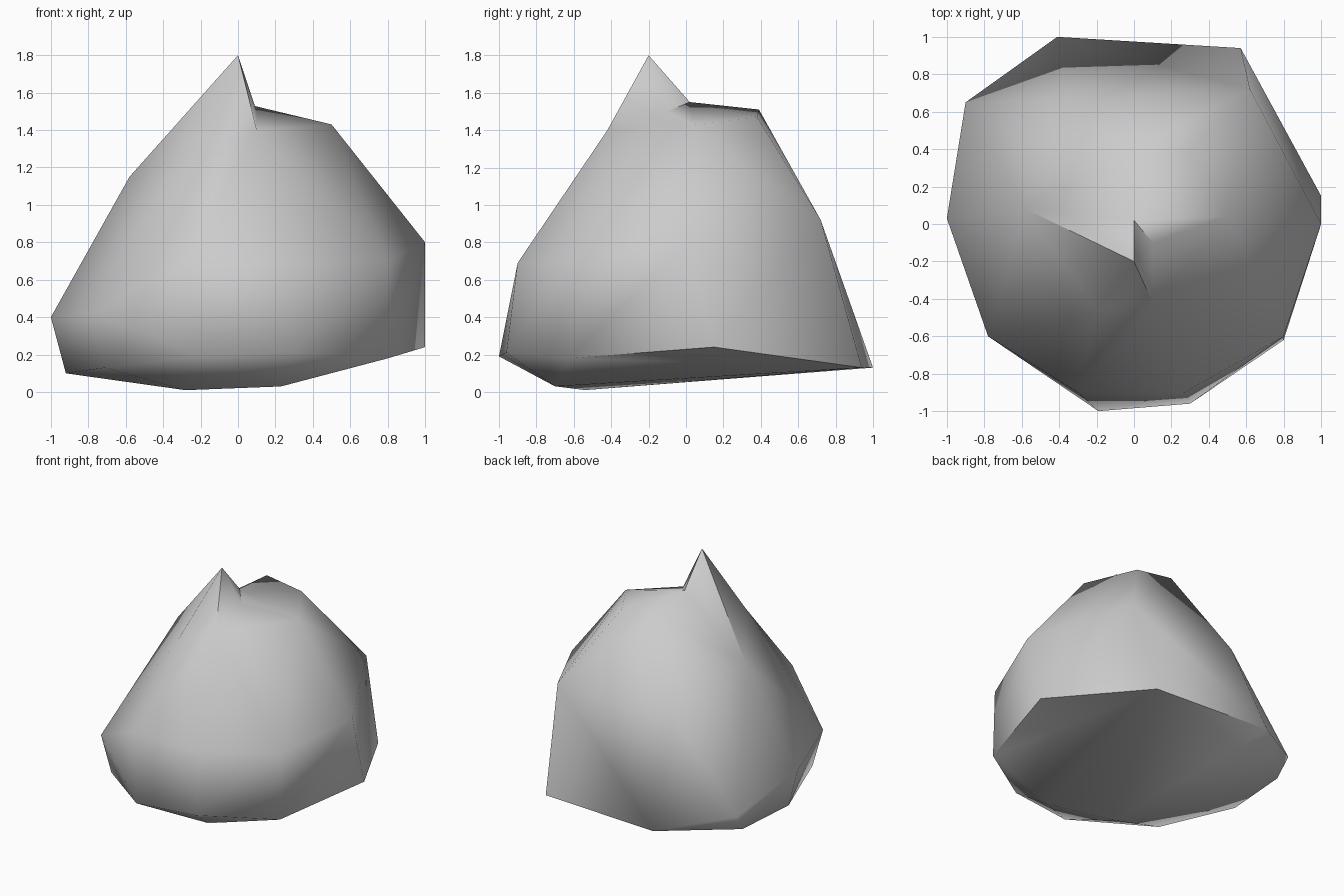
import bpy
import bmesh
import math
from mathutils import Vector

cube = bpy.data.objects.get("Cube")
if cube:
    bpy.data.objects.remove(cube, do_unlink=True)

# Stone colour
stone = bpy.data.materials.new("stone_grey")
grey = (0.6, 0.6, 0.6, 1.0)
stone.use_nodes = True
stone.diffuse_color = grey
stone.node_tree.nodes["Principled BSDF"].inputs["Base Color"].default_value = grey

# Corners of the boulder, level by level
underside = [(-.28, -.54, .01), (.23, -.7, .03)]
base = [(1, .15, .24), (.57, .94, .13), (-.41, 1, .13), (-.88, .55, .1),
        (-.92, .03, .1), (-.71, -.57, .13), (-.19, -1, .19), (.3, -.96, .21),
        (.8, -.62, .18)]
belly = [(-1, .03, .4), (-.9, .65, .24), (-.78, -.6, .42), (-.3, -.9, .69),
         (.27, -.9, .69), (.8, -.6, .7), (1, 0, .8), (.62, .72, .92),
         (-.35, .67, .92)]
plateau = [(-.5, .37, 1.13), (-.02, .39, 1.51), (.29, .38, 1.47), (.5, .04, 1.43)]
spike_foot = [(-.58, .08, 1.15), (-.2, -.46, 1.28), (.1, -.42, 1.4),
              (.1, -.1, 1.5), (0, .02, 1.55)]
peak = Vector((0, -.2, 1.8))

# Faceted body wrapped around the corners
bm = bmesh.new()
foot = []
for level in (underside, base, belly, plateau, spike_foot):
    made = [bm.verts.new(p) for p in level]
    if level is spike_foot:
        foot = made
result = bmesh.ops.convex_hull(bm, input=bm.verts[:])
loose = [v for v in bm.verts if not v.link_faces]
foot = [v for v in foot if v not in loose]
bmesh.ops.delete(bm, geom=loose, context="VERTS")
bmesh.ops.recalc_face_normals(bm, faces=bm.faces[:])

# Spike: open the body between the foot corners and fan up to the peak
opening = [f for f in bm.faces if all(v in foot for v in f.verts)]
rim = [e for e in {e for f in opening for e in f.edges}
       if sum(f in opening for f in e.link_faces) == 1]
bmesh.ops.delete(bm, geom=opening, context="FACES")
tip = bm.verts.new(peak)
for edge in rim:
    bm.faces.new((edge.verts[0], edge.verts[1], tip))
bmesh.ops.recalc_face_normals(bm, faces=bm.faces[:])

mesh = bpy.data.meshes.new("boulder")
bm.to_mesh(mesh)
bm.free()
mesh.materials.append(stone)
boulder = bpy.data.objects.new("boulder", mesh)
bpy.context.collection.objects.link(boulder)

# Soft sides with a crisp underside
bpy.context.view_layer.objects.active = boulder
boulder.select_set(True)
bpy.ops.object.shade_smooth_by_angle(angle=math.radians(60))
